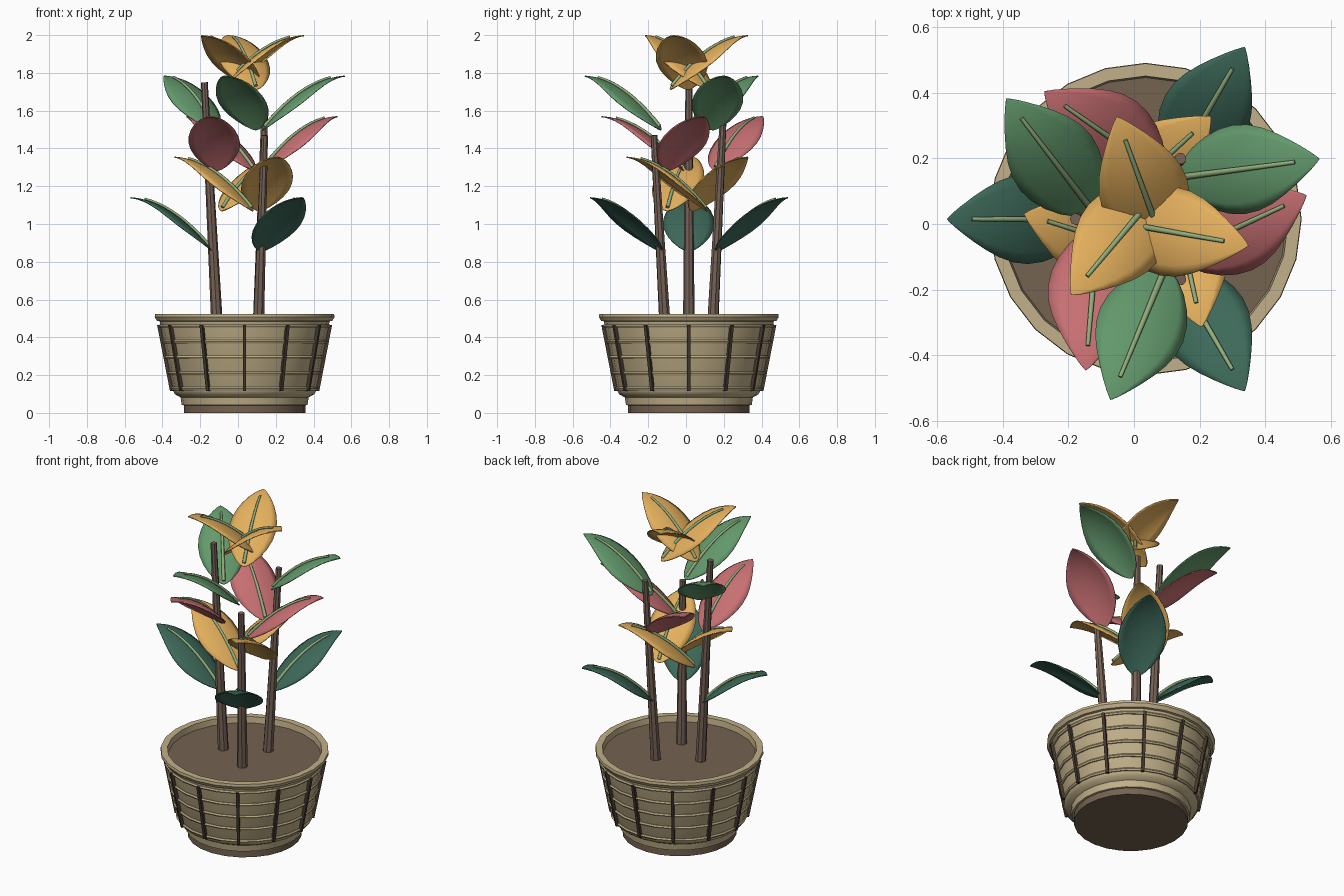
import bpy, bmesh, math
from mathutils import Vector, Matrix

cube = bpy.data.objects.get("Cube")
if cube:
    bpy.data.objects.remove(cube, do_unlink=True)

CENTRE = Vector((0.035, 0.015, 0))


def material(name, r, g, b):
    col = [((c / 255 + 0.055) / 1.055) ** 2.4 for c in (r, g, b)] + [1]
    m = bpy.data.materials.new(name)
    m.use_nodes = True
    m.diffuse_color = col
    m.node_tree.nodes["Principled BSDF"].inputs["Base Color"].default_value = col
    return m


GOLD = material("golden leaf", 228, 176, 93)
GREEN = material("mid green leaf", 99, 153, 108)
PINK = material("pink leaf", 199, 111, 114)
DARK = material("dark green leaf", 61, 105, 89)
RIB = material("pale green rib", 146, 174, 124)
TAN = material("tan wicker", 193, 176, 137)
STRIP = material("dark strip", 68, 57, 47)
BARK = material("bark", 118, 98, 86)
SOIL = material("soil", 116, 99, 81)


def finish(bm, name, mat, angle=35):
    bmesh.ops.remove_doubles(bm, verts=bm.verts, dist=0.0005)
    bmesh.ops.recalc_face_normals(bm, faces=bm.faces)
    me = bpy.data.meshes.new(name)
    bm.to_mesh(me)
    bm.free()
    me.materials.append(mat)
    ob = bpy.data.objects.new(name, me)
    bpy.context.collection.objects.link(ob)
    bpy.ops.object.select_all(action='DESELECT')
    ob.select_set(True)
    bpy.context.view_layer.objects.active = ob
    bpy.ops.object.shade_smooth_by_angle(angle=math.radians(angle))
    return ob


def skin(bm, rows, closed=False):
    """Join rows of points with quads."""
    grid = [[bm.verts.new(p) for p in row] for row in rows]
    for a, b in zip(grid, grid[1:]):
        n = len(a)
        for i in range(n if closed else n - 1):
            j = (i + 1) % n
            bm.faces.new((a[i], a[j], b[j], b[i]))
    return grid


def lathe(name, mat, profile, sides=24, loop=False):
    bm = bmesh.new()
    pts = profile + profile[:1] if loop else profile
    rows = [[CENTRE + Vector((r * math.cos(k * math.tau / sides), r * math.sin(k * math.tau / sides), z))
             for k in range(sides)] for r, z in pts]
    skin(bm, rows, closed=True)
    return finish(bm, name, mat)


def tube(name, mat, path, radii, sides, angle):
    """Tapered tube along a path, capped at both ends."""
    bm = bmesh.new()
    rows = []
    for i, p in enumerate(path):
        d = path[min(i + 1, len(path) - 1)] - path[max(i - 1, 0)]
        q = d.to_track_quat('Z', 'Y')
        rows.append([p + q @ Vector((radii[i] * math.cos(k * math.tau / sides),
                                     radii[i] * math.sin(k * math.tau / sides), 0)) for k in range(sides)])
    grid = skin(bm, rows, closed=True)
    bm.faces.new(grid[0])
    bm.faces.new(grid[-1])
    return finish(bm, name, mat, angle)


# Pot: foot, flared wall, rim, soil
lathe("pot_foot", SOIL, [(0.0001, 0), (0.322, 0), (0.322, 0.042), (0.0001, 0.042)])
lathe("pot_wall", TAN, [(0.322, 0.04), (0.333, 0.042), (0.339, 0.082), (0.368, 0.098), (0.378, 0.115),
                        (0.45, 0.485), (0.464, 0.487), (0.476, 0.508), (0.474, 0.524),
                        (0.436, 0.524), (0.428, 0.46)])
lathe("soil", SOIL, [(0.0001, 0.487), (0.432, 0.487)])


def wall_radius(z):
    return 0.378 + (z - 0.115) * 0.195


# Wicker hoops
for i in range(5):
    z = 0.128 + i * 0.083
    r = wall_radius(z)
    lathe("wicker_hoop", TAN, [(r + 0.01 * math.cos(a * math.tau / 6), z + 0.01 * math.sin(a * math.tau / 6))
                               for a in range(6)], loop=True)

# Upright strips
for i in range(12):
    bm = bmesh.new()
    bmesh.ops.create_cube(bm, size=1)
    for v in bm.verts:
        z = 0.29 + v.co.z * 0.35
        v.co = (wall_radius(z) + 0.005 + v.co.x * 0.024, v.co.y * 0.017, z)
    bm.transform(Matrix.Translation(CENTRE) @ Matrix.Rotation(i * math.tau / 12, 4, 'Z'))
    finish(bm, "upright_strip", STRIP)


# Leaf shape in its own frame: x outward, y across, z up
def midrib(t):
    return Vector((0.025 + 0.438 * t, 0, 0.287 * (1.9 * t - 0.9 * t * t)))


def midrib_normal(t):
    return Vector((-0.287 * (1.9 - 1.8 * t) / 0.438, 0, 1)).normalized()


def leaf_point(t, v):
    width = 0.137 * max(0, math.sin(math.pi * t ** 0.75)) ** 0.85 * v
    return midrib(t) + Vector((0, width, 0)) - midrib_normal(t) * (1.8 * width * width)


def leaf(place, mat):
    bm = bmesh.new()
    ts = [0.5 - 0.5 * math.cos(math.pi * i / 14) for i in range(15)]
    skin(bm, [[place @ leaf_point(t, j / 4) for j in range(-4, 5)] for t in ts])
    ob = finish(bm, "leaf", mat, 60)
    if sum(p.normal.z for p in ob.data.polygons) < 0:
        ob.data.flip_normals()
    mod = ob.modifiers.new("thickness", 'SOLIDIFY')
    mod.thickness = 0.006
    mod.offset = -1
    ts = [0.03 + 0.08 * i for i in range(11)]
    path = [place @ (midrib(t) + midrib_normal(t) * 0.005) for t in ts]
    tube("leaf_rib", RIB, path, [0.0105 - 0.005 * t for t in ts], 6, 65)


# Three stems, each with five leaves in a spiral
for k, top in enumerate((1.75, 1.47, 1.61)):
    heading = math.pi + k * math.tau / 3
    out = Vector((math.cos(heading), math.sin(heading), 0))
    low = CENTRE + out * 0.145 + Vector((0, 0, 0.45))
    high = CENTRE + out * 0.213 + Vector((0, 0, top))
    steps = 6
    tube("stem", BARK, [low.lerp(high, i / steps) for i in range(steps + 1)],
         [0.031 - 0.013 * i / steps for i in range(steps + 1)], 8, 30)
    for level, mat in enumerate((DARK, GOLD, PINK, GREEN, GOLD)):
        root = CENTRE + out * 0.142 + Vector((0, 0, 0.855 + 0.2145 * level))
        turn = heading - math.radians(137.5) * level
        leaf(Matrix.Translation(root) @ Matrix.Rotation(turn, 4, 'Z'), mat)
